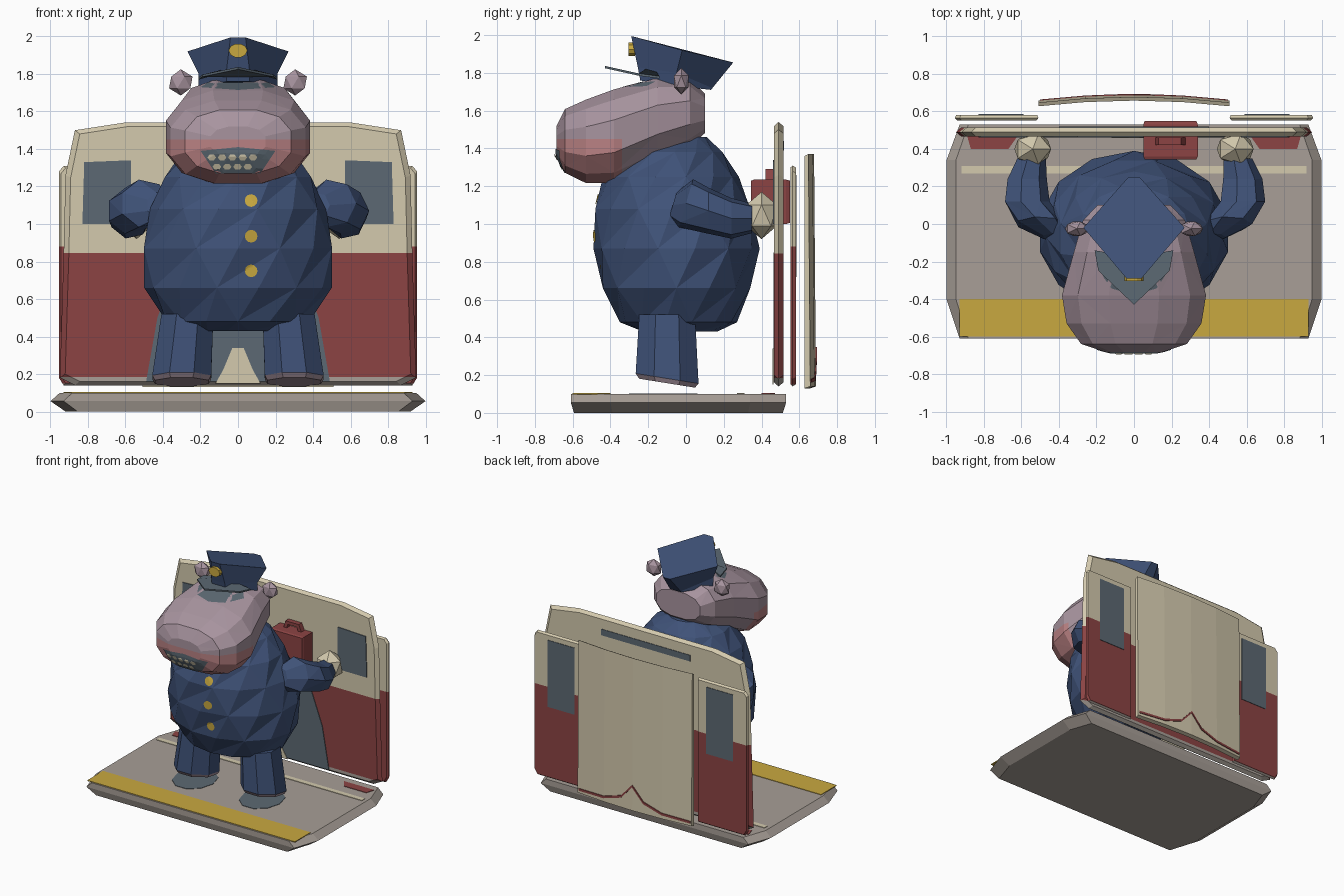
import bpy, bmesh
from math import sin, cos, pi
from mathutils import Vector
from mathutils.bvhtree import BVHTree

cube = bpy.data.objects.get("Cube")
if cube:
    bpy.data.objects.remove(cube)


def material(name, hexa):
    def lin(i):
        c = int(hexa[i:i + 2], 16) / 255
        return c / 12.92 if c < 0.04 else ((c + 0.055) / 1.055) ** 2.4
    col = (lin(0), lin(2), lin(4), 1)
    m = bpy.data.materials.new(name)
    m.use_nodes = True
    m.diffuse_color = col
    m.node_tree.nodes["Principled BSDF"].inputs["Base Color"].default_value = col
    return m


NAVY = material("navy cloth", "3F5278")
MAUVE = material("mauve skin", "A8949F")
PINK = material("pink muzzle", "B98183")
CREAM = material("cream paint", "D4CAAE")
RED = material("dark red paint", "8C4444")
SLATE = material("slate glass", "5C6973")
GREY = material("platform grey", "A89F97")
YELLOW = material("yellow", "C9A940")


def finish(name, bm, *mats):
    bmesh.ops.recalc_face_normals(bm, faces=bm.faces)
    me = bpy.data.meshes.new(name)
    bm.to_mesh(me)
    bm.free()
    for m in mats:
        me.materials.append(m)
    ob = bpy.data.objects.new(name, me)
    bpy.context.collection.objects.link(ob)
    return ob


def loft(rings, tri=False):
    """Skin a list of equal-length point rings and cap both ends."""
    bm = bmesh.new()
    vs = [[bm.verts.new(p) for p in r] for r in rings]
    n = len(rings[0])
    for k, (a, b) in enumerate(zip(vs, vs[1:])):
        for i in range(n):
            j = (i + 1) % n
            if not tri:
                bm.faces.new((a[i], a[j], b[j], b[i]))
            elif (i + k) % 2:
                bm.faces.new((a[i], a[j], b[j]))
                bm.faces.new((a[i], b[j], b[i]))
            else:
                bm.faces.new((a[i], a[j], b[i]))
                bm.faces.new((a[j], b[j], b[i]))
    bm.faces.new(vs[0])
    bm.faces.new(vs[-1])
    return bm


def prism(pts, axis, levels):
    """Extrude an outline along y or z; each level is (position, scale u, scale v)."""
    cu = (min(p[0] for p in pts) + max(p[0] for p in pts)) / 2
    cv = (min(p[1] for p in pts) + max(p[1] for p in pts)) / 2
    rings = []
    for pos, su, sv in levels:
        ring = [(cu + (u - cu) * su, cv + (v - cv) * sv) for u, v in pts]
        rings.append([(u, pos, v) if axis == "y" else (u, v, pos) for u, v in ring])
    return loft(rings)


def plate(name, pts, axis, a, b, mat):
    return finish(name, prism(pts, axis, [(a, 1, 1), (b, 1, 1)]), mat)


def rect(x0, x1, z0, z1):
    return [(x0, z0), (x1, z0), (x1, z1), (x0, z1)]


def oval(cx, cz, rx, rz, n=10):
    return [(cx + rx * cos(2 * pi * i / n), cz + rz * sin(2 * pi * i / n)) for i in range(n)]


def cut(bm, co, no):
    bmesh.ops.bisect_plane(bm, geom=bm.verts[:] + bm.edges[:] + bm.faces[:],
                           plane_co=co, plane_no=no)


def mirrored(pts, s):
    return [(s * u, v) for u, v in pts]


def decal(name, pts, target, mat, lift=0.006):
    """Painted patch seen from the front, wrapped on to a surface."""
    tree = BVHTree.FromPolygons([v.co for v in target.data.vertices],
                                [p.vertices for p in target.data.polygons])
    bm = bmesh.new()
    bm.faces.new([bm.verts.new((u, -2, v)) for u, v in pts])
    bmesh.ops.triangulate(bm, faces=bm.faces)
    bmesh.ops.subdivide_edges(bm, edges=bm.edges, cuts=4, use_grid_fill=True)
    for v in bm.verts:
        hit = tree.ray_cast(v.co, Vector((0, 1, 0)))[0]
        v.co.y = hit.y - lift if hit else -0.1
    ob = finish(name, bm, mat)
    if ob.data.polygons[0].normal.y > 0:
        ob.data.flip_normals()
    return ob


def ball(name, c, s, mat, sub=1):
    bm = bmesh.new()
    bmesh.ops.create_icosphere(bm, subdivisions=sub, radius=1)
    for v in bm.verts:
        v.co = Vector(c) + Vector([a * b for a, b in zip(v.co, s)])
    return finish(name, bm, mat)


# Platform with warning stripe and floor markings
base = [(-0.93, -0.61), (0.93, -0.61), (1, -0.4), (1, 0.34),
        (0.93, 0.53), (-0.93, 0.53), (-1, 0.34), (-1, -0.4)]
finish("platform", prism(base, "z", [(0, .92, .97), (.055, 1, 1), (.1, .95, 1)]), GREY)
plate("warning_stripe", rect(-.93, .93, -.6, -.4), "z", .098, .104, YELLOW)
plate("floor_line", rect(-.92, .92, .27, .31), "z", .098, .104, CREAM)
for s, side in ((1, "left"), (-1, "right")):
    plate(side + "_floor_mark", mirrored([(.62, .47), (.67, .4), (.87, .4), (.89, .47)], s),
          "z", .098, .104, RED)
    plate(side + "_foot_patch", oval(s * .3, -.12, .16, .19), "z", .098, .103, SLATE)


# Carriage wall and doors, painted cream above red
def panel(name, pts, levels, split, low):
    bm = prism(pts, "y", levels)
    for z in (split, low):
        cut(bm, (0, 0, z), (0, 0, 1))
    for f in bm.faces:
        z = f.calc_center_median().z
        f.material_index = 0 if z > split else 1 if z > low else 2
    return finish(name, bm, CREAM, RED, GREY)


half = [(.87, .14), (.95, .18), (.93, .84), (.92, 1.26), (.87, 1.5), (.61, 1.54)]
wall = half + mirrored(half[::-1], -1)
panel("carriage_wall", wall, [(.467, .97, .97), (.49, 1, 1), (.515, .97, .97)], .845, .185)
door = [(.51, .14), (.93, .14), (.955, .18), (.955, 1.28), (.93, 1.31), (.51, 1.31)]
for s, side in ((1, "left"), (-1, "right")):
    panel(side + "_door", mirrored(door, s),
          [(.552, .95, .98), (.565, 1, 1), (.582, .97, .98)], .88, .15)
    plate(side + "_door_window", mirrored(rect(.59, .83, .72, 1.26), s), "y", .58, .586, SLATE)
    plate(side + "_wall_window",
          mirrored([(.57, 1.0), (.83, 1.0), (.82, 1.33), (.57, 1.34)], s), "y", .461, .468, SLATE)
plate("doorway", [(-.49, .16), (.49, .16), (.43, .5), (.3, .85), (-.3, .85), (-.43, .5)],
      "y", .462, .468, SLATE)
plate("doorway_light", [(-.12, .15), (.12, .15), (.08, .22), (.03, .34), (-.03, .34), (-.08, .22)],
      "y", .458, .463, CREAM)
plate("wall_back_band", rect(-.4, .4, 1.39, 1.44), "y", .514, .519, SLATE)


# Bowed outer panel with a thin arched trim line
def bow(x):
    return .688 - .03 * (x / .51) ** 2


xs = [-.51, -.26, 0, .26, .51]
finish("outer_panel", loft([[(x, bow(x) - .03, .13), (x, bow(x), .14),
                             (x, bow(x) - .01, 1.37), (x, bow(x) - .03, 1.36)] for x in xs]), CREAM)
trim = [(-.5, .16), (-.26, .17), (-.1, .22), (0, .33), (.1, .22), (.26, .17), (.5, .16)]
finish("panel_trim", loft([[(x, bow(x) + d, z + h) for d, h in
                            ((-.005, 0), (.005, 0), (.005, .018), (-.005, .018))]
                           for x, z in trim]), RED)

# Body: rings of z, centre y, radius x, radius y
body_rings = [(.43, -.03, .26, .2), (.48, -.04, .39, .31), (.66, -.05, .5, .4),
              (.87, -.05, .515, .44), (1.08, -.07, .47, .42), (1.25, -.08, .4, .36),
              (1.38, -.06, .3, .26), (1.46, -.02, .15, .13)]
N = 14
body = finish("body", loft([[(rx * cos(2 * pi * (i + k / 2) / N), cy + ry * sin(2 * pi * (i + k / 2) / N), z)
                             for i in range(N)]
                            for k, (z, cy, rx, ry) in enumerate(body_rings)], True), NAVY)
for i, z in enumerate((.75, .935, 1.125)):
    decal("button_%d" % (i + 1), oval(.07, z, .034, .034, 12), body, YELLOW)


# Tube through points with a radius at each, swept along y
def tube(path, n=7):
    return loft([[(x + r * cos(2 * pi * i / n), y + t * r * sin(2 * pi * i / n), z + r * sin(2 * pi * i / n))
                  for i in range(n)] for x, y, z, r, t in path], True)


for s, side in ((1, "left"), (-1, "right")):
    # Sleeve, hand, leg with tilted sole, and ear
    finish(side + "_arm", tube([(s * .42, -.07, 1.1, .07, .3), (s * .5, 0, 1.11, .13, .3),
                                (s * .575, .12, 1.07, .125, 0), (s * .575, .24, 1.03, .11, 0),
                                (s * .55, .35, 1.03, .08, 0)]), NAVY)
    ball(side + "_hand", (s * .54, .4, 1.045), (.11, .095, .125), CREAM)
    rings = []
    for z, cx, rx, ry, tilt in ((.13, .3, .155, .16, .2), (.155, .3, .17, .18, .2),
                                (.52, .27, .15, .16, 0)):
        rings.append([(s * (cx + rx * cos(pi * (i + .5) / 4)), -.1 + ry * sin(pi * (i + .5) / 4),
                       z + tilt * (.17 - ry * sin(pi * (i + .5) / 4)) * .8) for i in range(8)])
    bm = loft(rings)
    for f in bm.faces:
        f.material_index = int(f.calc_center_median().z < .2)
    finish(side + "_leg", bm, NAVY, MAUVE)
    ball(side + "_ear", (s * .305, -.025, 1.755), (.07, .045, .07), MAUVE)

# Head: rings of y, half width, bottom and top, with a pink lower muzzle
head_rings = [(-.685, .15, 1.36, 1.52), (-.64, .29, 1.27, 1.61), (-.53, .37, 1.215, 1.66),
              (-.38, .395, 1.215, 1.715), (-.15, .33, 1.33, 1.775), (.02, .28, 1.41, 1.77),
              (.1, .2, 1.48, 1.69)]
M = 12


def squash(a):
    return abs(a) ** .8 * (1 if a > 0 else -1)


bm = loft([[(w * squash(cos(2 * pi * (i + .5) / M)), y,
             (lo + hi) / 2 + (hi - lo) / 2 * squash(sin(2 * pi * (i + .5) / M)) * 1.02)
            for i in range(M)] for y, w, lo, hi in head_rings], True)
cut(bm, (0, 0, 1.45), (0, 0, 1))
cut(bm, (0, -.34, 0), (0, 1, 0))
for f in bm.faces:
    c = f.calc_center_median()
    f.material_index = int(c.z < 1.45 and c.y < -.34)
head = finish("head", bm, MAUVE, PINK)
decal("mouth", [(-.2, 1.39), (-.12, 1.27), (.12, 1.27), (.2, 1.39), (0, 1.41)], head, SLATE)
for row, (z, count) in enumerate(((1.355, 5), (1.305, 4))):
    for i in range(count):
        x = (i - (count - 1) / 2) * .055 - .03
        decal("tooth_%d_%d" % (row, i), oval(x, z, .023, .018, 6), head, CREAM, .011)
decal("brow", [(-.2, 1.73), (0, 1.715), (.2, 1.73), (.16, 1.755), (-.16, 1.755)], head, SLATE)

# Peaked cap with a slanted diamond crown, peak and badge
crown = [(-.04, -.29, 1.995), (.04, -.29, 1.995), (.27, -.02, 1.92),
         (.03, .25, 1.855), (-.03, .25, 1.855), (-.27, -.02, 1.92)]
band = [(-.06, -.255, 1.83), (.06, -.255, 1.83), (.21, -.05, 1.8),
        (.05, .14, 1.72), (-.05, .14, 1.72), (-.21, -.05, 1.8)]
rim = [(x, y * .95, z - .07 if y < 0 else z - .01) for x, y, z in band]
finish("cap", loft([rim, band, crown]), NAVY)
peak = [(-.21, -.14, 1.77), (-.19, -.25, 1.785), (0, -.43, 1.825), (.19, -.25, 1.785),
        (.21, -.14, 1.77), (0, -.18, 1.83)]
finish("cap_peak", loft([peak, [(x, y, z + .012) for x, y, z in peak]]), SLATE)
plate("cap_badge", oval(0, 1.925, .05, .038), "y", -.305, -.27, YELLOW)

# Red case with handle
finish("case", prism(rect(.05, .34, 1.0, 1.235), "y",
                     [(.345, .95, .95), (.36, 1, 1), (.53, 1, 1), (.55, .95, .95)]), RED)
grip = [(.11, 1.22), (.13, 1.29), (.25, 1.29), (.28, 1.22), (.25, 1.22), (.23, 1.265),
        (.15, 1.265), (.14, 1.22)]
plate("case_handle", grip, "y", .42, .46, RED)
